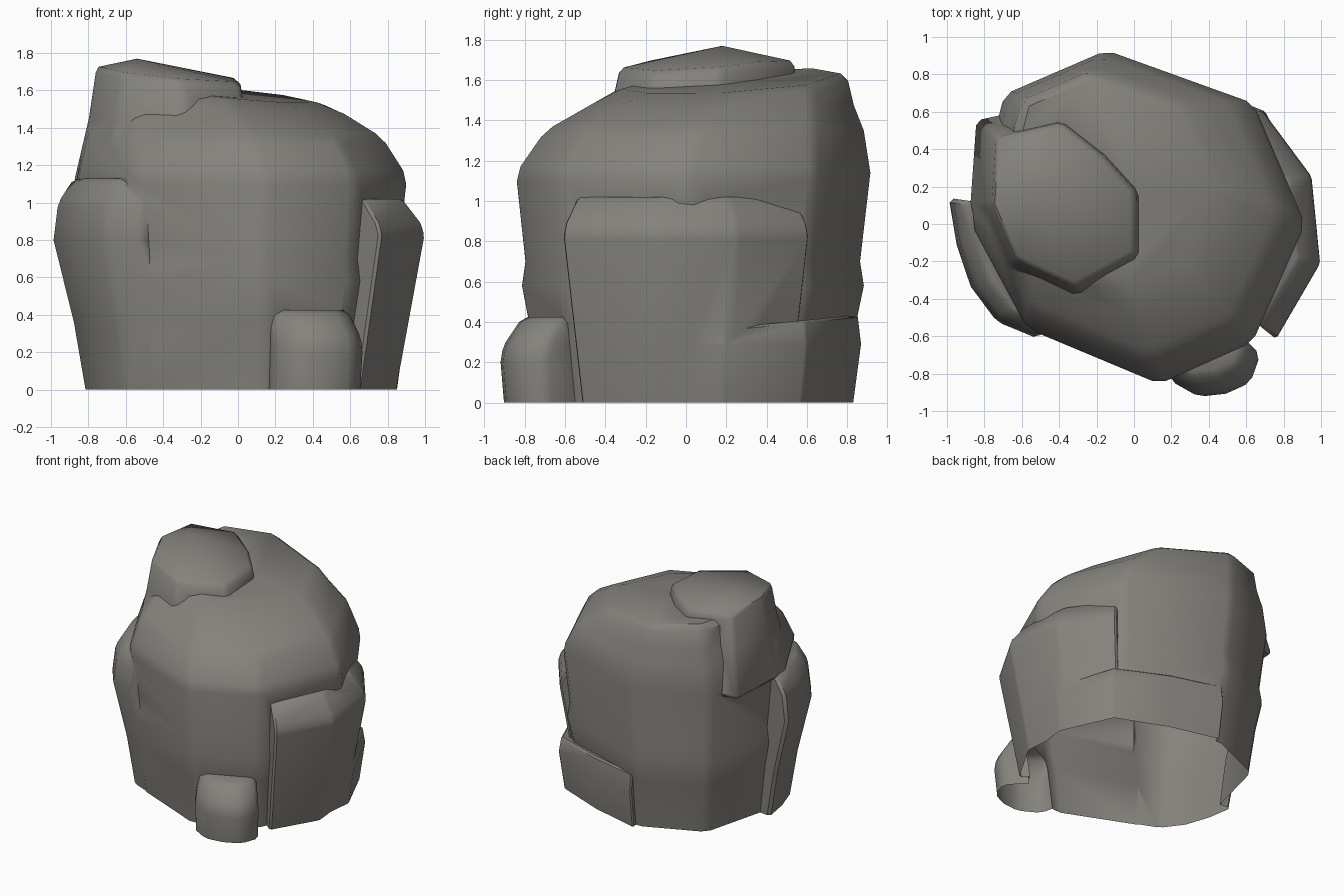
import bpy, bmesh, math

if "Cube" in bpy.data.objects:
    bpy.data.objects.remove(bpy.data.objects["Cube"])

stone = bpy.data.materials.new("warm grey stone")
stone.diffuse_color = (0.235, 0.225, 0.205, 1)
stone.use_nodes = True
stone.node_tree.nodes["Principled BSDF"].inputs["Base Color"].default_value = stone.diffuse_color


def polar(angle, radius):
    return radius * math.cos(math.radians(angle)), radius * math.sin(math.radians(angle))


def sector(start, end, radii):
    """Wedge plan: an outer arc of corners, closed inside the boulder."""
    step = (end - start) / (len(radii) - 1)
    return ([polar(start + i * step, r) for i, r in enumerate(radii)]
            + [polar(end, 0.6), polar(start, 0.6)])


def loft(name, plan, levels, bevel, lean=(0, 0), tilt=(0, 0), centre=(0, 0), peak=None):
    """Stack scaled plans, level = (z, scale); lean shifts narrow upper levels, tilt slopes the top."""
    bm = bmesh.new()
    rings = []
    for z, s in levels:
        shift = 1 - s if z > 1.2 else 0
        top = z == levels[-1][0]
        ring = []
        for px, py in plan:
            x = px * s + centre[0] + lean[0] * shift
            y = py * s + centre[1] + lean[1] * shift
            h = z + (tilt[0] * x + tilt[1] * y if top else 0)
            if top and peak:
                h = peak[2] - 0.2 * math.hypot(x - peak[0], y - peak[1])
            ring.append(bm.verts.new((x, y, h)))
        rings.append(ring)
    n = len(plan)
    for a, b in zip(rings, rings[1:]):
        for i in range(n):
            j = (i + 1) % n
            bm.faces.new((a[i], a[j], b[j], b[i]))
    bm.faces.new(rings[0][::-1])
    lid = bm.faces.new(rings[-1])
    if peak:
        tip = bmesh.ops.poke(bm, faces=[lid])['verts'][0]
        tip.co = peak
    if levels[0][0] == 0:  # sink the foot below ground, trimmed later
        for v in rings[0]:
            v.co.z = -0.1
    bmesh.ops.recalc_face_normals(bm, faces=bm.faces[:])
    me = bpy.data.meshes.new(name)
    bm.to_mesh(me)
    bm.free()
    me.materials.append(stone)
    ob = bpy.data.objects.new(name, me)
    bpy.context.collection.objects.link(ob)
    m = ob.modifiers.new("worn edges", 'BEVEL')
    m.width, m.segments, m.angle_limit = bevel, 1, math.radians(24)
    return ob


# main boulder: an uneven octagon
plan = [polar(45 * i + 9 * (i % 4 == 2), r)
        for i, r in enumerate([0.92, 0.91, 0.94, 0.98, 0.87, 0.8, 0.87, 0.9])]
body = loft("boulder", plan, [(0, 0.85), (0.38, 0.92), (0.58, 0.965), (0.7, 0.945), (1.14, 1),
                              (1.35, 0.9), (1.475, 0.75), (1.57, 0.64)],
            0.04, lean=(-0.42, 0.6), tilt=(-0.1, 0.05))

parts = [
    # raised cap on the top left
    loft("top_cap", [polar(185 + 45 * i, r) for i, r in
                     enumerate([0.41, 0.43, 0.48, 0.47, 0.36, 0.29, 0.4, 0.5])],
         [(1.1, 1.3), (1.45, 1.1), (1.68, 1)], 0.025,
         centre=(-0.35, 0.14), peak=(-0.54, 0.18, 1.77)),
    # small knob at the front foot
    loft("front_foot", sector(-77, -46, [0.86, 0.99, 1.035, 1.055, 0.975]),
         [(0, 0.97), (0.23, 1), (0.3, 0.97), (0.425, 0.88)], 0.03),
    # low slab round the right and back
    loft("low_slab", sector(-17, 98, [0.88, 0.91, 0.925, 0.82, 0.88]),
         [(0, 0.94), (0.29, 1), (0.35, 0.98)], 0.012, tilt=(0, 0.1)),
    # upper slab on the right
    loft("right_slab", sector(-39, 42, [0.98, 1.02, 0.985, 0.92]),
         [(0, 0.83), (0.825, 1), (0.89, 0.98), (1.02, 0.88)], 0.015),
    # slab on the left
    loft("left_slab", sector(172, 230, [1.0, 0.955, 0.935, 0.9, 0.8]),
         [(0, 0.81), (0.36, 0.89), (0.8, 1), (1.0, 0.975), (1.13, 0.89)], 0.025),
]

# fuse everything into one rock
for p in parts:
    m = body.modifiers.new(p.name, 'BOOLEAN')
    m.operation, m.solver, m.object = 'UNION', 'EXACT', p
deps = bpy.context.evaluated_depsgraph_get()
me = bpy.data.meshes.new_from_object(body.evaluated_get(deps))
body.modifiers.clear()
body.data = me
for p in parts:
    bpy.data.objects.remove(p)

# cut flat on the ground, leaving the underside open
bm = bmesh.new()
bm.from_mesh(me)
bmesh.ops.bisect_plane(bm, geom=bm.verts[:] + bm.edges[:] + bm.faces[:], plane_co=(0, 0, 0),
                       plane_no=(0, 0, -1), clear_outer=True)
bmesh.ops.remove_doubles(bm, verts=bm.verts[:], dist=0.0005)
bm.to_mesh(me)
bm.free()

body.name = "rock"
bpy.context.view_layer.objects.active = body
body.select_set(True)
bpy.ops.object.shade_smooth_by_angle(angle=math.radians(40))
